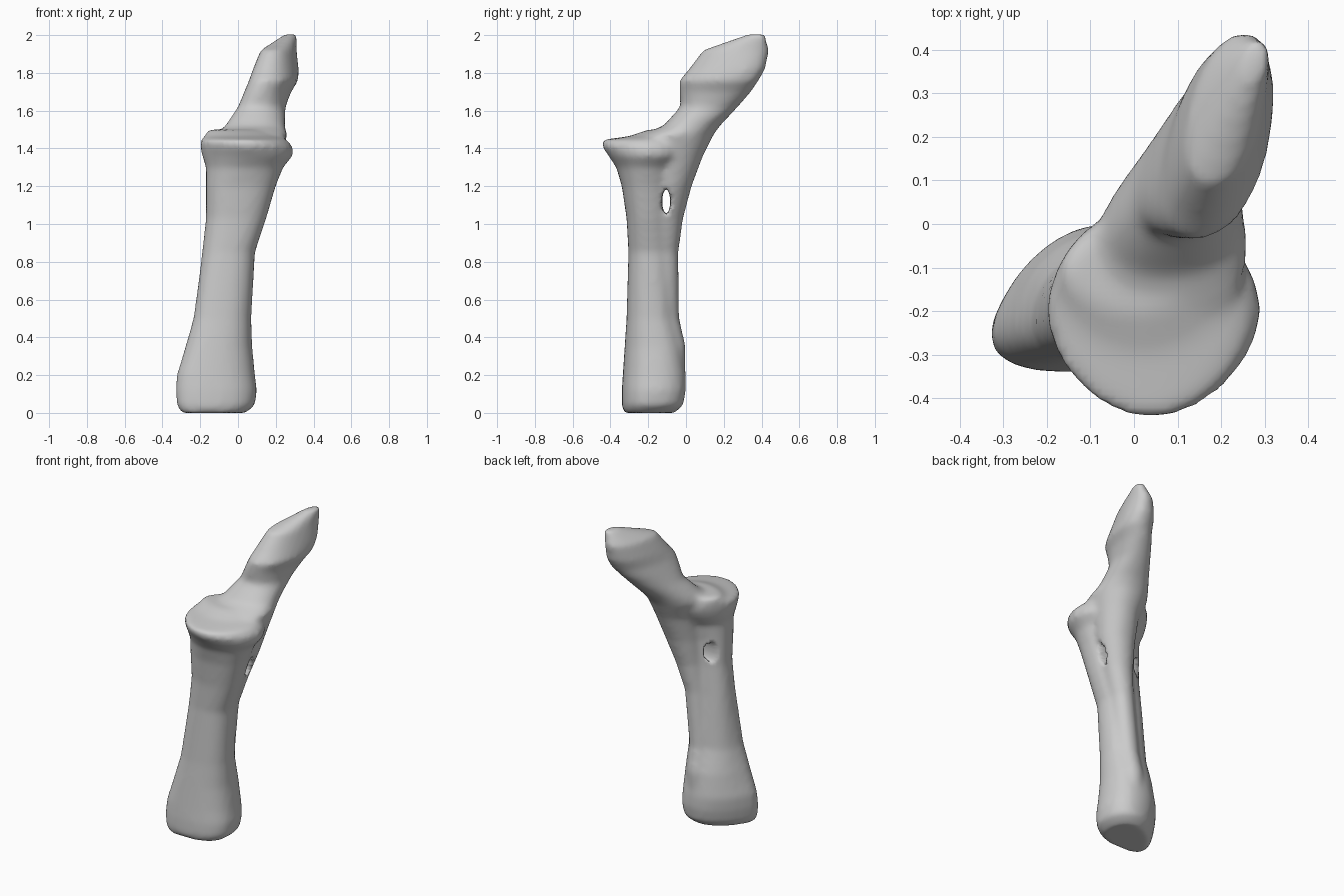
import bpy, bmesh, math

cube = bpy.data.objects.get("Cube")
if cube:
    bpy.data.objects.remove(cube)

bone_grey = bpy.data.materials.new("bone_grey")
bone_grey.use_nodes = True
colour = (0.6, 0.6, 0.6, 1)
bone_grey.diffuse_color = colour
bone_grey.node_tree.nodes["Principled BSDF"].inputs["Base Color"].default_value = colour

SIDES = 28


def clamp(value, low, high):
    return max(low, min(high, value))


def front_shape(z):
    """Lean, back pinch and corner power: ridged foot, diamond shaped head."""
    head = clamp((z - 1.2) * 5, 0, 1)
    return 0.35 * clamp(1 - z, 0, 1), 0.3 * clamp(1 - z / 0.7, 0, 1), 0.85 + 0.25 * head


def rear_shape(z):
    """Lean, back pinch and corner power: the blade turns sideways as it rises."""
    return 0.22 * clamp((z - 1.3) * 3, 0, 1), 0.15 * clamp((1.8 - z) * 4, 0, 1), 0.9


def add_loft(bm, rings, shape):
    """Skin oval rings given as height, left x, right x, front y, back y."""
    loops = []
    for z, x0, x1, y0, y1 in rings:
        cx, rx, cy, ry = (x0 + x1) / 2, (x1 - x0) / 2, (y0 + y1) / 2, (y1 - y0) / 2
        lean, pinch, power = shape(z)
        loop = []
        for i in range(SIDES):
            angle = math.tau * i / SIDES
            c, s = [math.copysign(abs(v) ** power, v) for v in (math.cos(angle), math.sin(angle))]
            x = cx + rx * c * (1 - pinch * s) + lean * ry * s
            loop.append(bm.verts.new((x, cy + ry * s, z)))
        loops.append(loop)
    for low, high in zip(loops, loops[1:]):
        for i in range(SIDES):
            j = (i + 1) % SIDES
            bm.faces.new((low[i], low[j], high[j], high[i]))
    bm.faces.new(loops[0][::-1])
    bm.faces.new(loops[-1])


# front shaft with a squared foot and a flared joint plate
front_shaft = [
    (0, -.27, .04, -.33, -.06),
    (.04, -.29, .09, -.34, -.015),
    (.12, -.3, .1, -.34, 0),
    (.2, -.3, .09, -.335, 0),
    (.35, -.265, .075, -.325, -.02),
    (.5, -.23, .07, -.315, -.06),
    (.85, -.19, .09, -.305, -.08),
    (1.03, -.17, .15, -.315, -.08),
    (1.2, -.17, .2, -.34, -.07),
    (1.3, -.17, .24, -.37, -.04),
    (1.36, -.19, .29, -.41, .02),
    (1.41, -.2, .29, -.445, .05),
    (1.445, -.2, .26, -.445, .05),
    (1.465, -.18, .22, -.3, .03),
    (1.5, -.16, .16, -.2, .01),
]

# rear shaft rising into the leaning elbow blade
rear_shaft = [
    (.05, -.11, .03, -.2, -.01),
    (.35, -.12, .04, -.2, 0),
    (.5, -.11, .04, -.2, -.035),
    (.85, -.07, .07, -.16, -.04),
    (1.03, -.05, .13, -.16, -.015),
    (1.2, -.04, .19, -.16, .03),
    (1.36, -.04, .23, -.17, .09),
    (1.47, -.1, .26, -.24, .145),
    (1.52, -.06, .25, -.12, .18),
    (1.62, .01, .25, -.03, .275),
    (1.7, .045, .275, -.035, .345),
    (1.76, .07, .31, -.035, .385),
    (1.82, .09, .31, .015, .42),
    (1.92, .13, .3, .09, .44),
    (2.005, .25, .31, .33, .42),
]

bm = bmesh.new()
add_loft(bm, front_shaft, front_shape)
add_loft(bm, rear_shaft, rear_shape)
bmesh.ops.recalc_face_normals(bm, faces=bm.faces)
mesh = bpy.data.meshes.new("forearm_bone")
bm.to_mesh(mesh)
bm.free()
mesh.materials.append(bone_grey)
bone = bpy.data.objects.new("forearm_bone", mesh)
bpy.context.collection.objects.link(bone)

# long slot between the two shafts
bpy.ops.mesh.primitive_uv_sphere_add(segments=24, ring_count=16, location=(.06, -.105, 1.12))
slot_cutter = bpy.context.object
slot_cutter.name = "slot_cutter"
slot_cutter.scale = (.5, .022, .065)
slot_cutter.data.materials.append(bone_grey)
bpy.ops.object.shade_smooth()
slot_cutter.hide_render = True
slot_cutter.display_type = "WIRE"

# fuse both shafts into one skin, open the slot and soften the joins
fuse = bone.modifiers.new("fuse", "REMESH")
fuse.mode = "VOXEL"
fuse.voxel_size = 0.016
fuse.use_smooth_shade = True
slot = bone.modifiers.new("slot", "BOOLEAN")
slot.operation = "DIFFERENCE"
slot.object = slot_cutter
soften = bone.modifiers.new("soften", "SMOOTH")
soften.factor = 0.5
soften.iterations = 9
